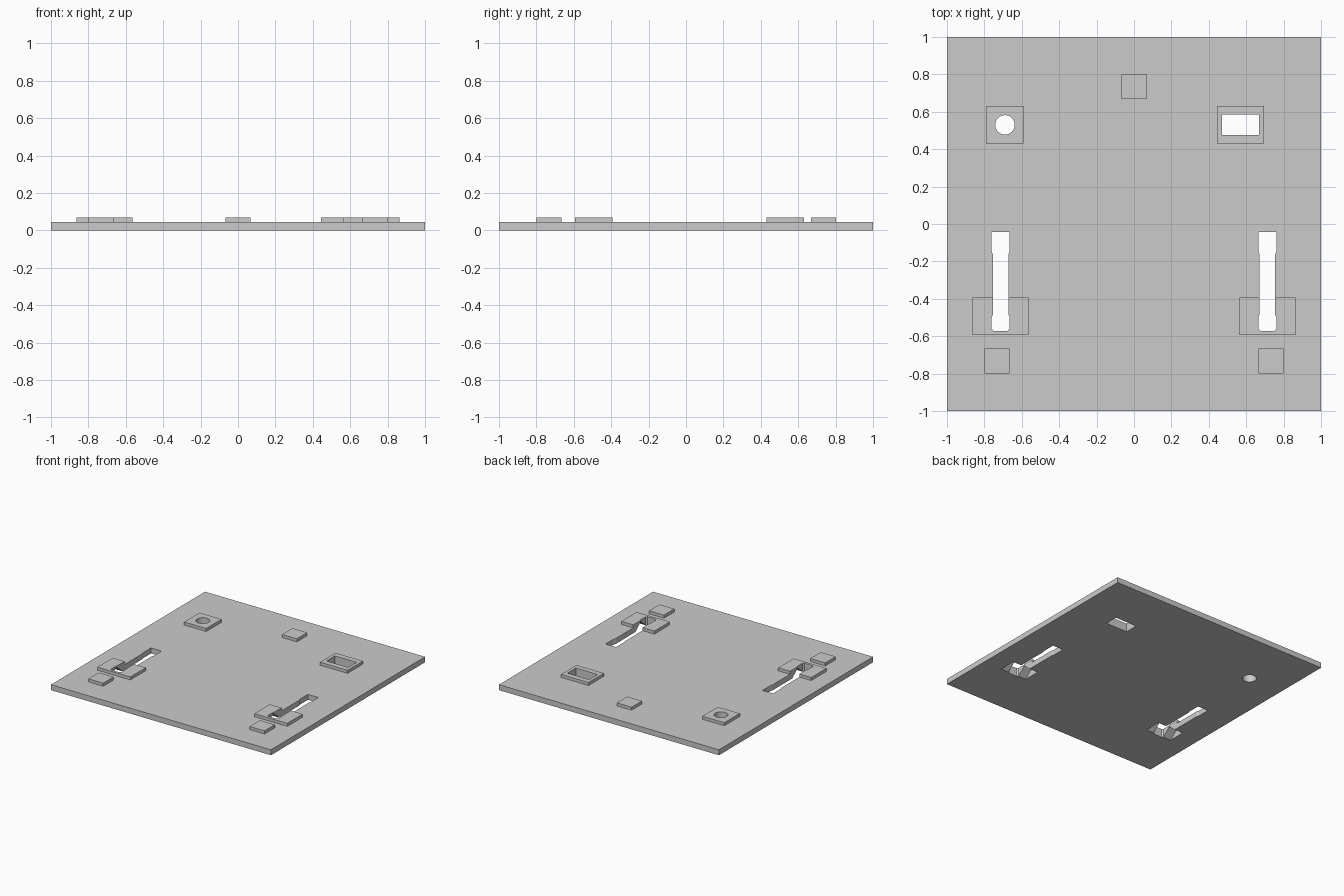
import bpy, bmesh, math

cube = bpy.data.objects.get("Cube")
if cube:
    bpy.data.objects.remove(cube, do_unlink=True)

grey = bpy.data.materials.new("plain_grey")
grey.use_nodes = True
grey.diffuse_color = (0.6, 0.6, 0.6, 1)
grey.node_tree.nodes["Principled BSDF"].inputs["Base Color"].default_value = (0.6, 0.6, 0.6, 1)

PLATE, PAD = 0.045, 0.07      # heights of plate top and pad tops


def prism(name, points, depth):
    """Extrude a closed outline of 3D points along the depth vector."""
    bm = bmesh.new()
    face = bm.faces.new([bm.verts.new(p) for p in points])
    out = bmesh.ops.extrude_face_region(bm, geom=[face])
    moved = [v for v in out["geom"] if isinstance(v, bmesh.types.BMVert)]
    bmesh.ops.translate(bm, vec=depth, verts=moved)
    bmesh.ops.recalc_face_normals(bm, faces=bm.faces)
    mesh = bpy.data.meshes.new(name)
    bm.to_mesh(mesh)
    bm.free()
    mesh.materials.append(grey)
    obj = bpy.data.objects.new(name, mesh)
    bpy.context.collection.objects.link(obj)
    return obj


def box(name, x, y, w, d, z0, z1):
    corners = [(-1, -1), (1, -1), (1, 1), (-1, 1)]
    return prism(name, [(x + a * w / 2, y + b * d / 2, z0) for a, b in corners], (0, 0, z1 - z0))


def combine(target, other, operation):
    mod = target.modifiers.new(other.name, 'BOOLEAN')
    mod.operation = operation
    mod.solver = 'EXACT'
    mod.object = other
    bpy.context.view_layer.objects.active = target
    bpy.ops.object.modifier_apply(modifier=mod.name)
    bpy.data.objects.remove(other, do_unlink=True)


plate = box("base_plate", 0, 0, 2, 2, 0, PLATE)

# Raised pads
pads = [("rest_pad_back", 0, 0.735, 0.135, 0.135),
        ("round_hole_pad", -0.69, 0.53, 0.2, 0.2),
        ("long_hole_pad", 0.57, 0.53, 0.25, 0.2)]
for side in (-1, 1):
    pads += [("slot_pad", side * 0.713, -0.493, 0.3, 0.2),
             ("rest_pad_front", side * 0.733, -0.732, 0.135, 0.135)]
for name, x, y, w, d in pads:
    combine(plate, box(name, x, y, w, d, 0.02, PAD), 'UNION')

# Round and rectangular through holes
ring = [math.tau * i / 32 for i in range(32)]
combine(plate, prism("round_hole", [(-0.69 + 0.052 * math.cos(a), 0.53 + 0.052 * math.sin(a), -0.1)
                                    for a in ring], (0, 0, 0.3)), 'DIFFERENCE')
combine(plate, box("long_hole", 0.57, 0.53, 0.197, 0.11, -0.1, 0.2), 'DIFFERENCE')

# Waisted slots, each crossed by a gabled groove cut from below
half = [(0.048, -0.042), (0.048, -0.148), (0.042, -0.16), (0.042, -0.485),
        (0.048, -0.497), (0.048, -0.56), (0.036, -0.572)]
for side in (-1, 1):
    cx = side * 0.713
    outline = [(cx + x, y, -0.1) for x, y in half]
    outline += [(cx - x, y, -0.1) for x, y in reversed(half)]
    combine(plate, prism("slot", outline, (0, 0, 0.3)), 'DIFFERENCE')
    gable = [(cx - 0.12, -0.575, -0.01), (cx - 0.12, -0.411, -0.01), (cx - 0.12, -0.493, 0.06)]
    combine(plate, prism("cross_groove", gable, (0.24, 0, 0)), 'DIFFERENCE')
